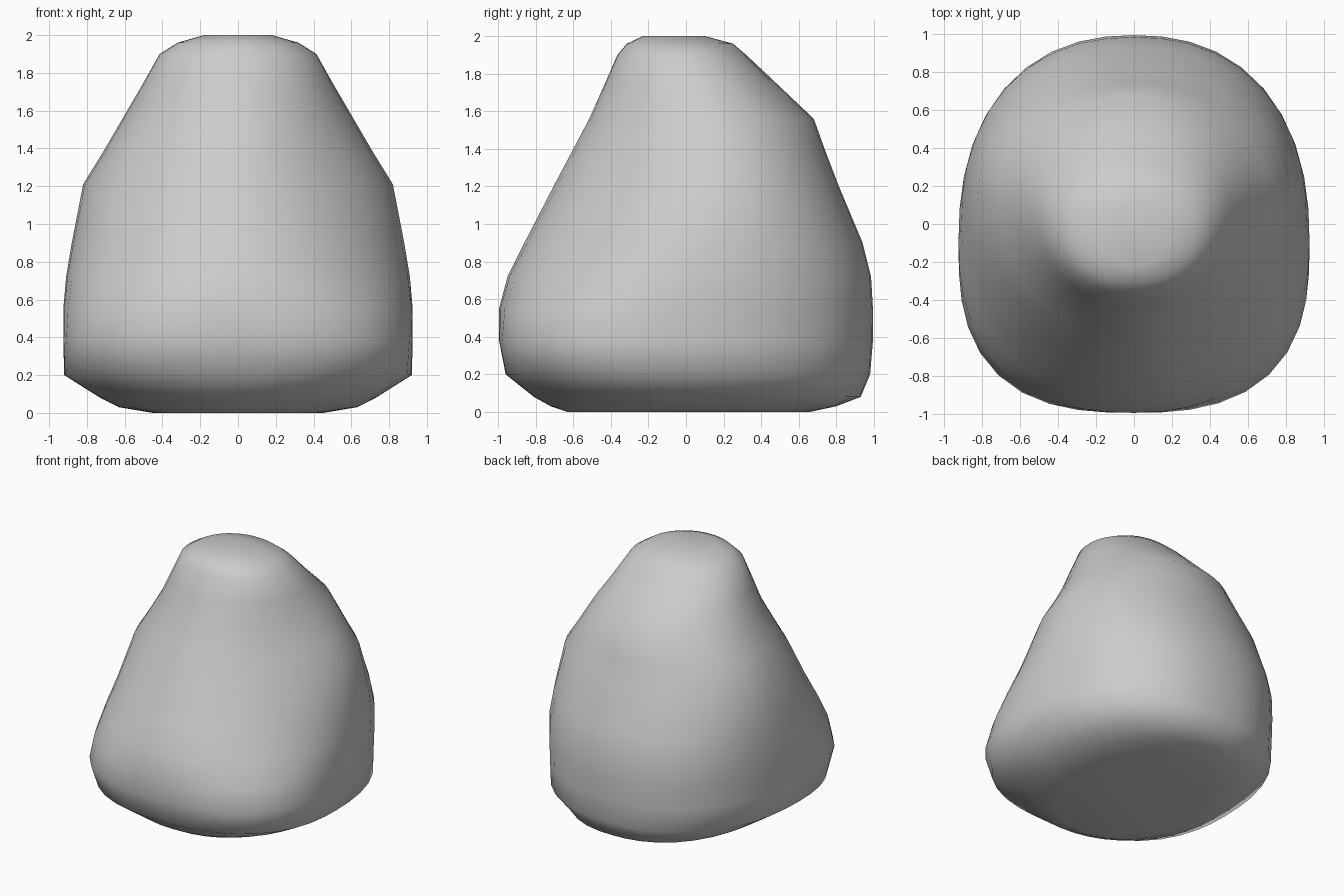
import bpy, bmesh, math

# Ring profile: height, half width, front y, back y, y of the widest line,
# squareness of the back, front left and front right corners
RINGS = [
    (0.00, 0.45, -0.63, 0.66, 0.00, 2.2, 2.1, 2.1),
    (0.03, 0.63, -0.72, 0.80, -0.03, 2.2, 2.1, 2.1),
    (0.08, 0.73, -0.81, 0.93, -0.07, 2.3, 2.1, 2.1),
    (0.20, 0.92, -0.96, 0.98, -0.10, 2.3, 2.4, 2.4),
    (0.38, 0.925, -0.995, 0.995, -0.12, 2.3, 2.7, 2.65),
    (0.55, 0.925, -0.995, 0.995, -0.09, 2.3, 2.4, 2.25),
    (0.72, 0.91, -0.95, 0.985, 0.00, 2.25, 2.2, 2.0),
    (0.90, 0.88, -0.86, 0.94, 0.08, 2.15, 2.1, 1.85),
    (1.21, 0.82, -0.70, 0.81, 0.15, 2.05, 2.0, 1.72),
    (1.38, 0.715, -0.61, 0.745, 0.15, 2.0, 2.0, 1.75),
    (1.56, 0.61, -0.515, 0.68, 0.13, 1.95, 2.0, 1.85),
    (1.74, 0.505, -0.435, 0.49, 0.06, 2.0, 2.1, 2.0),
    (1.90, 0.415, -0.365, 0.32, 0.00, 2.2, 2.2, 2.1),
    (1.96, 0.32, -0.315, 0.25, -0.03, 2.1, 2.1, 2.0),
    (2.00, 0.18, -0.23, 0.10, -0.06, 2.0, 2.0, 2.0),
]
SIDES = 40


def outline(t, half_w, front, back, mid, n_back, n_left, n_right):
    """Point on a rounded outline whose corners differ in squareness."""
    c, s = math.cos(t), math.sin(t)
    if s > 0:
        n, depth = n_back, back - mid
    else:
        n, depth = (n_right if c > 0 else n_left), mid - front
    r = (abs(c) ** n + abs(s) ** n) ** (-1 / n)
    return half_w * r * c, mid + depth * r * s


# Boulder body: stacked rings, bridged and capped
bm = bmesh.new()
loops = []
for z, *shape in RINGS:
    loops.append([bm.verts.new((*outline(2 * math.pi * i / SIDES, *shape), z))
                  for i in range(SIDES)])
for a, b in zip(loops, loops[1:]):
    for i in range(SIDES):
        j = (i + 1) % SIDES
        bm.faces.new((a[i], a[j], b[j], b[i]))
bm.faces.new(loops[0][::-1])
bm.faces.new(loops[-1])
for f in bm.faces:
    f.smooth = True
mesh = bpy.data.meshes.new("boulder")
bm.to_mesh(mesh)
bm.free()
bpy.context.collection.objects.link(bpy.data.objects.new("boulder", mesh))
